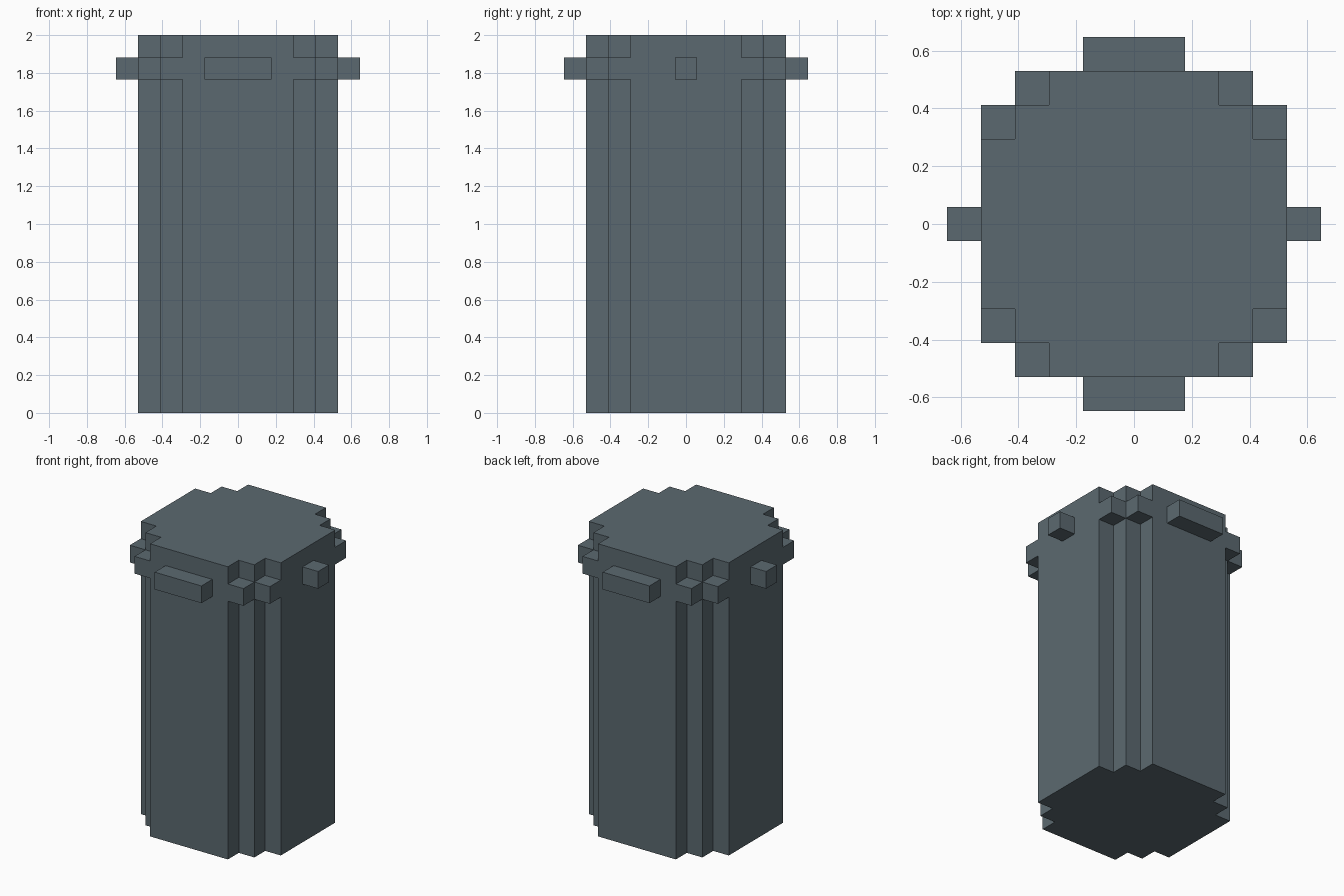
import bpy, bmesh

cube = bpy.data.objects.get("Cube")
if cube:
    bpy.data.objects.remove(cube, do_unlink=True)

U = 2 / 17  # one block of the model's grid

mat = bpy.data.materials.new("slate grey")
mat.use_nodes = True
colour = (0.105, 0.141, 0.162, 1)
mat.diffuse_color = colour
mat.node_tree.nodes["Principled BSDF"].inputs["Base Color"].default_value = colour


def prism(name, outline, z0, z1):
    """Extrude an outline, given in blocks, from z0 to z1."""
    bm = bmesh.new()
    base = bm.faces.new([bm.verts.new((x * U, y * U, z0 * U)) for x, y in outline])
    top = bmesh.ops.extrude_face_region(bm, geom=[base])["geom"]
    bmesh.ops.translate(bm, vec=(0, 0, (z1 - z0) * U),
                        verts=[g for g in top if isinstance(g, bmesh.types.BMVert)])
    bmesh.ops.recalc_face_normals(bm, faces=bm.faces)
    mesh = bpy.data.meshes.new(name)
    bm.to_mesh(mesh)
    bm.free()
    mesh.materials.append(mat)
    obj = bpy.data.objects.new(name, mesh)
    bpy.context.collection.objects.link(obj)
    return obj


def box(name, x0, x1, y0, y1, z0, z1):
    return prism(name, [(x0, y0), (x1, y0), (x1, y1), (x0, y1)], z0, z1)


# Body: a column with stepped corners, one quarter turned four times
corner = [(4.5, 2.5), (3.5, 2.5), (3.5, 3.5), (2.5, 3.5), (2.5, 4.5)]
outline = []
for turn in range(4):
    outline += corner
    corner = [(-y, x) for x, y in corner]
prism("body", outline, 0, 17)

# Rim blocks filling the corner steps
for side, sx in (("left", 1), ("right", -1)):
    for end, sy in (("front", -1), ("back", 1)):
        for part, cx, cy in (("outer", 4, 3), ("inner", 3, 4)):
            x, y = sx * cx, sy * cy
            box(f"rim_block_{part}_{end}_{side}",
                x - 0.5, x + 0.5, y - 0.5, y + 0.5, 15, 16)

# Long handles at front and back, small knobs at the sides
for s, end, side in ((-1, "front", "right"), (1, "back", "left")):
    box(f"handle_{end}", -1.5, 1.5, 5 * s - 0.5, 5 * s + 0.5, 15, 16)
    box(f"knob_{side}", 5 * s - 0.5, 5 * s + 0.5, -0.5, 0.5, 15, 16)
